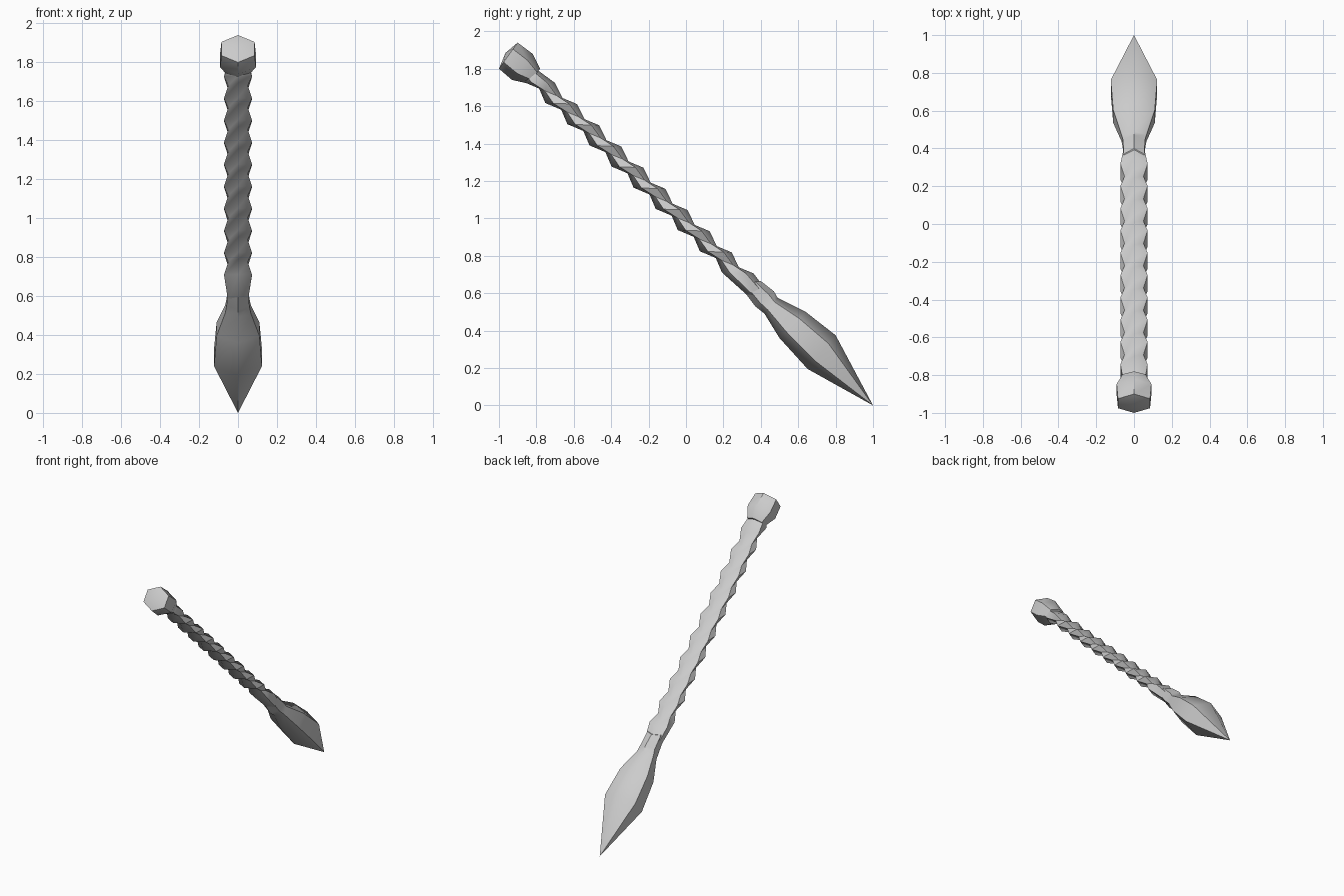
import bpy, bmesh, math

if "Cube" in bpy.data.objects:
    bpy.data.objects.remove(bpy.data.objects["Cube"])


def loft(name, rings, start=None, end=None):
    """Skin six-sided rings, each given as (upper yz, lower yz, half width)."""
    bm = bmesh.new()
    loops = []
    for (uy, uz), (ly, lz), w in rings:
        pts = [(0, 0), (w, .25), (w, .75), (0, 1), (-w, .75), (-w, .25)]
        loops.append([bm.verts.new((x, uy + (ly - uy) * t, uz + (lz - uz) * t)) for x, t in pts])
    for a, b in zip(loops, loops[1:]):
        for i in range(6):
            j = (i + 1) % 6
            bm.faces.new((a[i], a[j], b[j], b[i]))
    for loop, tip in ((loops[0], start), (loops[-1], end)):
        if tip:
            v = bm.verts.new((0, *tip))
            for i in range(6):
                bm.faces.new((loop[i], loop[(i + 1) % 6], v))
        else:
            bm.faces.new(loop)
    bmesh.ops.recalc_face_normals(bm, faces=bm.faces)
    me = bpy.data.meshes.new(name)
    bm.to_mesh(me)
    bm.free()
    ob = bpy.data.objects.new(name, me)
    bpy.context.collection.objects.link(ob)
    bpy.ops.object.select_all(action='DESELECT')
    bpy.context.view_layer.objects.active = ob
    ob.select_set(True)
    bpy.ops.object.shade_smooth_by_angle(angle=math.radians(50))
    return ob


# Rounded knob at the top end
loft("knob", [
    ((-.90, 1.94), (-1.0, 1.80), .085),
    ((-.82, 1.88), (-.93, 1.74), .092),
    ((-.78, 1.80), (-.84, 1.72), .06),
], start=(-.965, 1.885))

# Twisted handle: wide and narrow slanted rings alternate
handle = [((-.79, 1.79), (-.87, 1.75), .06)]
for k in range(10):
    y, z = -.785 + .118 * k, 1.727 - .1132 * k
    handle.append(((y + .085, z - .003), (y - .085, z + .003), .072))
    if k < 9:
        y, z = y + .062, z - .058
        handle.append(((y + .062, z - .025), (y - .062, z + .025), .05))
handle.append(((.44, .60), (.36, .56), .05))
loft("twisted_handle", handle)

# Bristle bundle tapering to a point
loft("bristles", [
    ((.40, .665), (.28, .65), .055),
    ((.47, .61), (.37, .53), .058),
    ((.49, .575), (.42, .49), .066),
    ((.64, .50), (.50, .36), .11),
    ((.80, .375), (.65, .195), .123),
], end=(1.0, 0.0))
